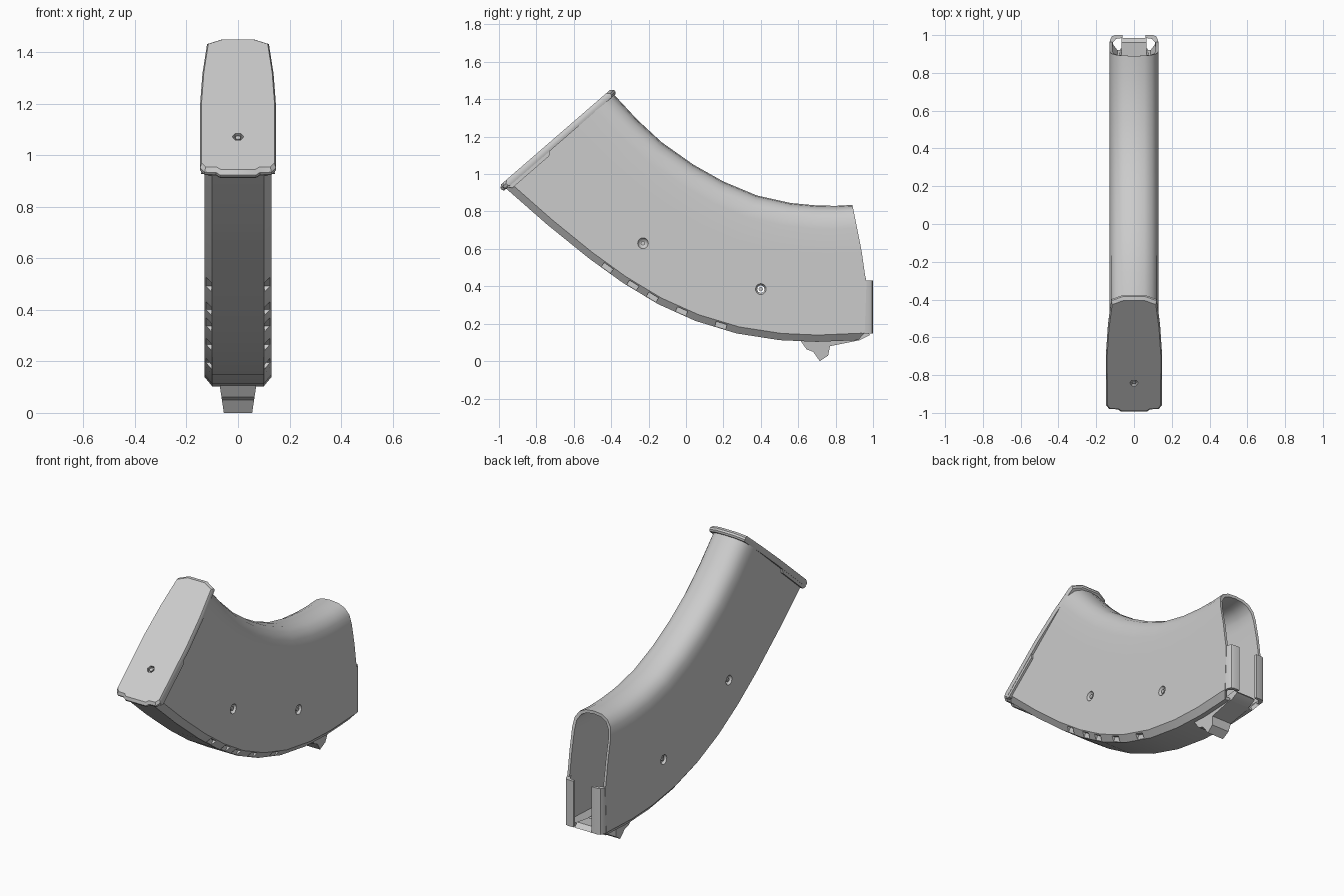
import bpy, bmesh, math
from mathutils import Vector, Matrix

if "Cube" in bpy.data.objects:
    bpy.data.objects.remove(bpy.data.objects["Cube"])


def finish(name, bm, smooth=True):
    bmesh.ops.recalc_face_normals(bm, faces=bm.faces)
    me = bpy.data.meshes.new(name)
    bm.to_mesh(me)
    bm.free()
    ob = bpy.data.objects.new(name, me)
    bpy.context.collection.objects.link(ob)
    if smooth:
        shade(ob)
    return ob


def activate(ob):
    bpy.ops.object.select_all(action='DESELECT')
    ob.select_set(True)
    bpy.context.view_layer.objects.active = ob


def shade(ob):
    activate(ob)
    bpy.ops.object.shade_smooth_by_angle(angle=math.radians(32))


def loft(bm, rings):
    """Skin a list of closed rings and cap both ends."""
    vs = [[bm.verts.new(p) for p in r] for r in rings]
    n = len(rings[0])
    for a, b in zip(vs, vs[1:]):
        for i in range(n):
            j = (i + 1) % n
            bm.faces.new((a[i], a[j], b[j], b[i]))
    bm.faces.new(vs[0])
    bm.faces.new(vs[-1])


def lerp_table(table, t):
    for (a, va), (b, vb) in zip(table, table[1:]):
        if t <= b:
            return va + (vb - va) * (t - a) / (b - a)
    return table[-1][1]


def carve(ob, cutter):
    activate(ob)
    m = ob.modifiers.new("carve", 'BOOLEAN')
    m.operation = 'DIFFERENCE'
    m.solver = 'EXACT'
    m.object = cutter
    bpy.ops.object.modifier_apply(modifier=m.name)
    bpy.data.objects.remove(cutter)


# Curved hollow body: outer-edge and inner-edge stations in (y, z)
outer = [(-.965, .925), (-.74, .728), (-.52, .55), (-.34, .42), (-.15, .305),
         (.05, .215), (.27, .148), (.5, .112), (.7, .103)]
inner = [(-.385, 1.425), (-.26, 1.29), (-.13, 1.17), (.04, 1.05), (.2, .96),
         (.38, .885), (.56, .845), (.7, .832), (.8, .83)]
# Half cross-section: x and fraction from outer edge to inner edge
half = [(.06, 0), (.1, 0), (.13, .05), (.13, .42), (.13, .5), (.13, .65),
        (.13, .83), (.122, .91), (.095, .965), (.055, .992)]
section = half + [(0, 1)] + [(-x, t) for x, t in reversed(half)]
mouth_y = [(0, .92), (.05, .955), (.42, .965), (.5, .955), (.65, .94), (1, .89)]
mouth_z = [(0, .112), (.05, .15), (1, .835)]


def station(i, inset=False):
    pts = []
    for x, t in section:
        if inset:
            x, t = x * .88, .025 + t * .95
        a, b = Vector(outer[i]), Vector(inner[i])
        y, z = a.lerp(b, t)
        pts.append((x, y, z))
    return pts


def mouth(inset=False):
    pts = []
    for x, t in section:
        y = lerp_table(mouth_y, t)
        if inset:
            x, t = x * .88, .025 + t * .95
        pts.append((x, y, lerp_table(mouth_z, t)))
    return pts


bm = bmesh.new()
loft(bm, [station(i) for i in range(9)] +
     [mouth(), mouth(True), station(8, True), station(6, True)])
body = finish("curved_body", bm, False)

# Side dimples and corner notches carved out of the body
bm = bmesh.new()
for s in (-1, 1):
    for y, z in ((-.23, .63), (.4, .385)):
        bmesh.ops.create_uvsphere(
            bm, u_segments=12, v_segments=8, radius=.03,
            matrix=Matrix.Translation((s * .136, y, z)))
    for i, f in ((2, .5), (3, .25), (3, .8), (4, .6), (5, .6)):
        a, b = Vector(outer[i]), Vector(outer[i + 1])
        p, d = a.lerp(b, f), b - a
        mat = (Matrix.Translation((s * .127, p.x, p.y)) @
               Matrix.Rotation(math.atan2(d.y, d.x), 4, 'X') @
               Matrix.Diagonal((.05, .06, .06, 1)))
        bmesh.ops.create_cube(bm, size=1, matrix=mat)
cutter = finish("dimple_cutter", bm, False)
cutter.hide_render = True
carve(body, cutter)
shade(body)

# Raised pins at the bottom of the dimples
for s in (-1, 1):
    for k, (y, z) in enumerate(((-.23, .63), (.4, .385))):
        bm = bmesh.new()
        bmesh.ops.create_cone(
            bm, cap_ends=True, segments=8, radius1=.012, radius2=.012, depth=.02,
            matrix=Matrix.Translation((s * .114, y, z)) @ Matrix.Rotation(math.pi / 2, 4, 'Y'))
        finish(f"dimple_pin_{k}_{'left' if s < 0 else 'right'}", bm)

# Feed lips curling inward at the open end
lip = [(.13, .94), (.127, .975), (.117, .994), (.1, 1), (.062, 1),
       (.062, .985), (.095, .98), (.112, .96), (.112, .94)]
for s in (-1, 1):
    bm = bmesh.new()
    loft(bm, [[(s * x, y, z) for x, y in lip] for z in (.148, .43)])
    finish("feed_lip_" + ("left" if s < 0 else "right"), bm)

# Front ledge between the lips
bm = bmesh.new()
ledge = [(.8, .105), (.93, .112), (.985, .14), (.96, .165), (.85, .15)]
loft(bm, [[(x, y, z) for y, z in ledge] for x in (-.065, .065)])
finish("front_ledge", bm)

# Locking lug under the open end
bm = bmesh.new()
lug = [(.61, .112), (.645, .062), (.68, .05), (.715, 0), (.76, .03),
       (.77, .08), (.93, .112), (.9, .14), (.65, .14)]
loft(bm, [[(s * (.055 + .15 * z), y, z) for y, z in lug] for s in (-1, 1)])
finish("locking_lug", bm)


# Floor plate frame: s runs up the plate, h is height off the plate
def plate(x, s, h):
    return (x, -.98 + .756 * s - .655 * h, .91 + .655 * s + .756 * h)


outline = [(.07, 0), (.085, .014), (.13, .016), (.147, .04), (.148, .4), (.138, .6),
           (.12, .775), (.06, .803)]
outline = outline + [(-x, s) for x, s in reversed(outline)]
bm = bmesh.new()
loft(bm, [[plate(x * k, .4 + (s - .4) * k, h) for x, s in outline]
          for k, h in ((.98, -.004), (1, .006), (1, .018), (.96, .032))])
floor_plate = finish("floor_plate", bm, False)

# Catch hole and pin in the floor plate
hole_s = .21
bm = bmesh.new()
loft(bm, [[plate(.022 * math.cos(a), hole_s + .022 * math.sin(a), h)
           for a in [math.tau * i / 6 for i in range(6)]] for h in (.012, .06)])
cutter = finish("catch_cutter", bm, False)
cutter.hide_render = True
carve(floor_plate, cutter)
shade(floor_plate)
bm = bmesh.new()
loft(bm, [[plate(.011 * math.cos(a), hole_s + .011 * math.sin(a), h)
           for a in [math.tau * i / 8 for i in range(8)]] for h in (.01, .028)])
finish("catch_pin", bm)

# Side rails folded below the floor plate
for s in (-1, 1):
    bm = bmesh.new()
    rail = [(.03, 0), (.05, -.022), (.31, -.022), (.33, 0)]
    loft(bm, [[plate(s * x, a, h) for a, h in rail] for x in (.12, .143)])
    finish("plate_rail_" + ("left" if s < 0 else "right"), bm)
